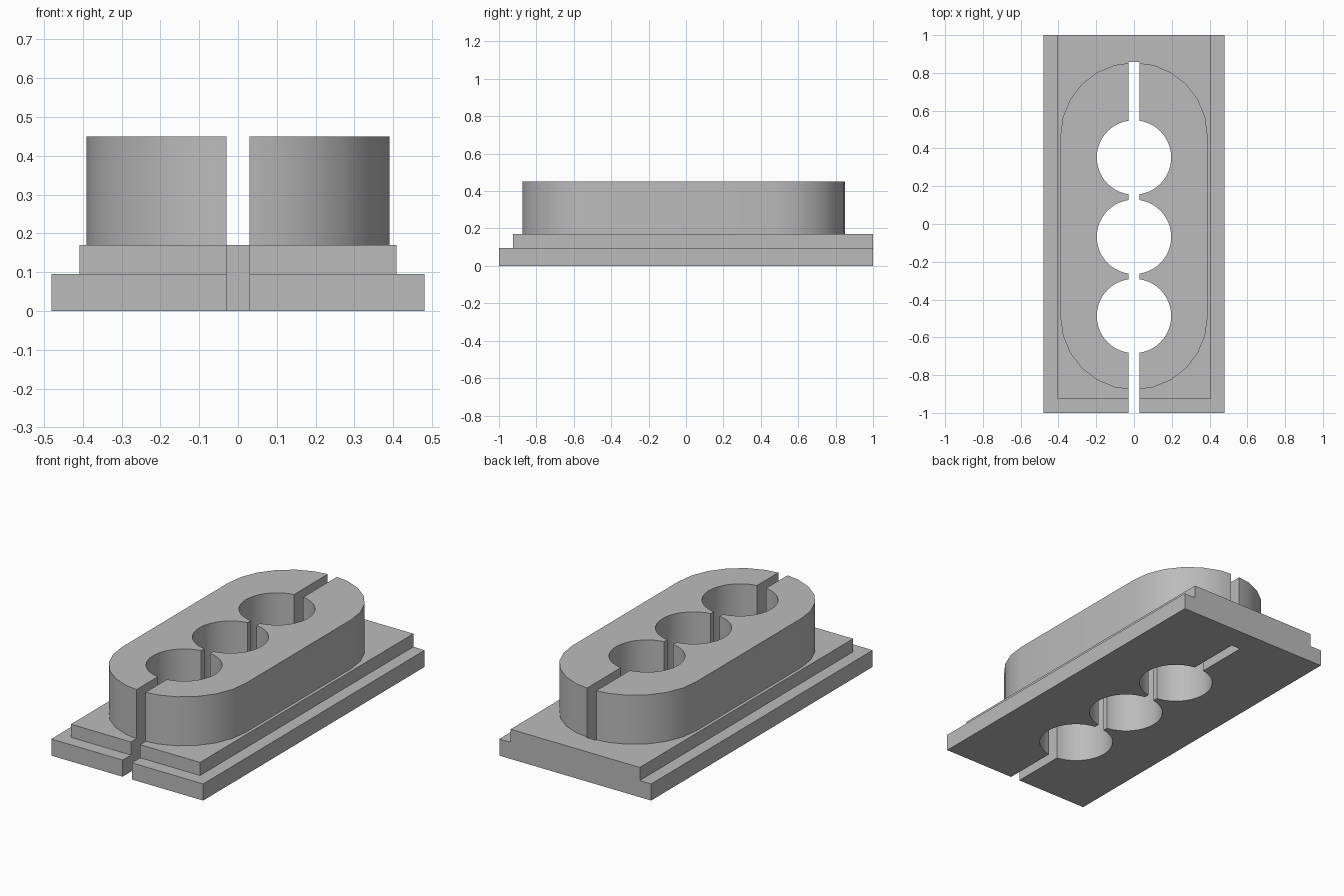
import bpy
import bmesh
from math import sin, cos, pi, radians

cube = bpy.data.objects.get("Cube")
if cube:
    bpy.data.objects.remove(cube, do_unlink=True)

grey = bpy.data.materials.new("plain grey")
grey.use_nodes = True
GREY = (0.5, 0.5, 0.5, 1)
grey.diffuse_color = GREY
grey.node_tree.nodes["Principled BSDF"].inputs["Base Color"].default_value = GREY


def prism(name, outline, z0, z1):
    """Extrude a counter-clockwise outline from z0 to z1."""
    bm = bmesh.new()
    face = bm.faces.new([bm.verts.new((x, y, z0)) for x, y in outline])
    top = bmesh.ops.extrude_face_region(bm, geom=[face])["geom"]
    bmesh.ops.translate(bm, vec=(0, 0, z1 - z0),
                        verts=[v for v in top if isinstance(v, bmesh.types.BMVert)])
    bmesh.ops.recalc_face_normals(bm, faces=bm.faces)
    mesh = bpy.data.meshes.new(name)
    bm.to_mesh(mesh)
    bm.free()
    mesh.materials.append(grey)
    obj = bpy.data.objects.new(name, mesh)
    bpy.context.collection.objects.link(obj)
    return obj


def rectangle(half_x, y0, y1):
    return [(-half_x, y0), (half_x, y0), (half_x, y1), (-half_x, y1)]


def arc(cy, radius, start, end, steps):
    angles = [start + (end - start) * i / steps for i in range(steps + 1)]
    return [(radius * cos(a), cy + radius * sin(a)) for a in angles]


def combine(target, tool, operation):
    """Apply a boolean and discard the tool object."""
    tool.hide_render = True
    mod = target.modifiers.new(operation.title(), 'BOOLEAN')
    mod.object, mod.operation, mod.solver = tool, operation, 'EXACT'
    bpy.context.view_layer.objects.active = target
    bpy.ops.object.modifier_apply(modifier=mod.name)
    bpy.data.objects.remove(tool, do_unlink=True)


# Stepped base with a rounded block on top
block = prism("clamp_block", rectangle(0.48, -1, 1), 0, 0.095)
step = prism("upper_step", rectangle(0.408, -0.925, 1), 0.095, 0.17)
oval = arc(0.465, 0.39, 0, pi, 12) + arc(-0.488, 0.39, pi, 2 * pi, 12)
rounded = prism("rounded_block", oval, 0.17, 0.45)
combine(block, step, 'UNION')
combine(block, rounded, 'UNION')

# Three round holes joined by a long slot open at the front
for y in (0.352, -0.068, -0.487):
    hole = prism("hole_cutter", arc(y, 0.197, 0, 2 * pi, 48)[:-1], -0.1, 0.6)
    combine(block, hole, 'DIFFERENCE')
slot = prism("slot_cutter", rectangle(0.029, -1.1, 0.857), -0.1, 0.6)
combine(block, slot, 'DIFFERENCE')

# Smooth curves, crisp edges
bpy.ops.object.select_all(action='DESELECT')
block.select_set(True)
bpy.context.view_layer.objects.active = block
bpy.ops.object.shade_smooth_by_angle(angle=radians(30))
